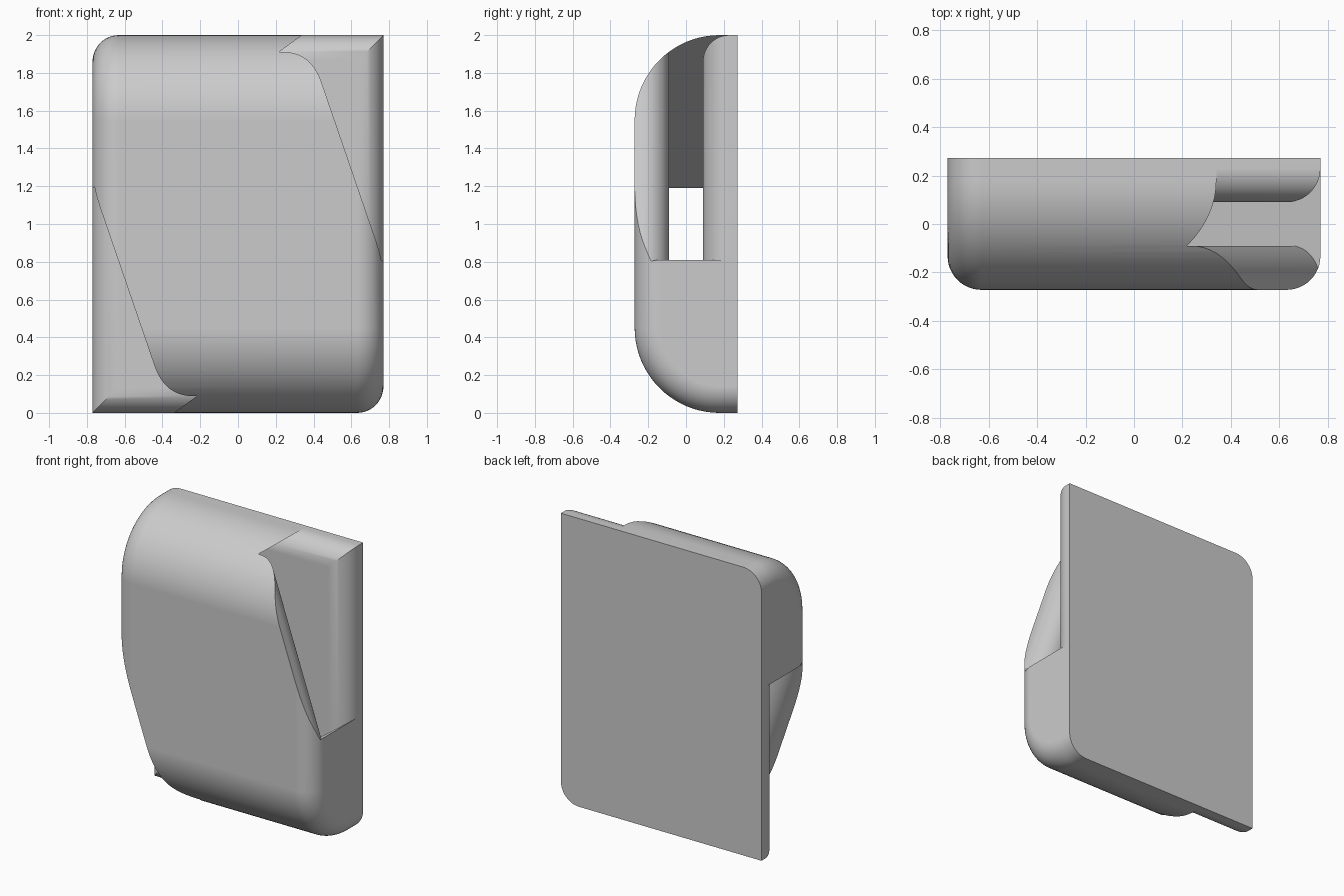
import bpy, bmesh, math
from mathutils import Matrix

if "Cube" in bpy.data.objects:
    bpy.data.objects.remove(bpy.data.objects["Cube"], do_unlink=True)

HALF_W, BACK, GAP = 0.77, 0.272, 0.09   # half width, back plane, half slot depth
FILLET, DOME = 0.14, 0.45               # edge rounding, top and bottom rounding
STEPS = 12

grey = bpy.data.materials.new("grey")
grey.use_nodes = True
grey.diffuse_color = (0.6, 0.6, 0.6, 1)
grey.node_tree.nodes["Principled BSDF"].inputs["Base Color"].default_value = (0.6, 0.6, 0.6, 1)


def quarter(n=STEPS):
    return [math.pi / 2 * i / n for i in range(n + 1)]


def loft(name, rings, matrix=None):
    """Closed solid through rings that have equal point counts."""
    bm = bmesh.new()
    loops = [[bm.verts.new(p) for p in ring] for ring in rings]
    for a, b in zip(loops, loops[1:]):
        for i in range(len(a)):
            j = (i + 1) % len(a)
            bm.faces.new((a[i], a[j], b[j], b[i]))
    bm.faces.new(loops[0])
    bm.faces.new(loops[-1])
    if matrix:
        bm.transform(matrix)
    bmesh.ops.recalc_face_normals(bm, faces=bm.faces)
    mesh = bpy.data.meshes.new(name)
    bm.to_mesh(mesh)
    bm.free()
    mesh.materials.append(grey)
    obj = bpy.data.objects.new(name, mesh)
    bpy.context.collection.objects.link(obj)
    return obj


def diagonal_bar(name, profile, angle):
    """Long bar through the model's centre, tilted about the y axis."""
    rings = [[(x, y, z) for x, y in profile] for z in (-3, 3)]
    return loft(name, rings, Matrix.Translation((0, 0, 1)) @ Matrix.Rotation(angle, 4, 'Y'))


def boolean(target, tool, operation):
    mod = target.modifiers.new(operation, 'BOOLEAN')
    mod.object, mod.operation, mod.solver = tool, operation, 'EXACT'
    bpy.context.view_layer.objects.active = target
    bpy.ops.object.modifier_apply(modifier=mod.name)
    bpy.data.objects.remove(tool, do_unlink=True)


def rectangle(half, depth):
    return [(-half, -depth), (half, -depth), (half, depth), (-half, depth)]


# Housing: rounded side profile, with filleted left and right ends
def side_profile(x, inset):
    r = DOME - inset
    cy = DOME - BACK
    lower = [(cy - r * math.sin(t), DOME - r * math.cos(t)) for t in quarter(20)]
    arc = [(BACK, inset)] + lower
    return [(x, y, z) for y, z in arc + [(y, 2 - z) for y, z in reversed(arc)]]


right_end = [(HALF_W - FILLET * (1 - math.sin(t)), FILLET * (1 - math.cos(t))) for t in quarter()]
ends = [(-x, i) for x, i in reversed(right_end)] + right_end
housing = loft("housing", [side_profile(x, i) for x, i in ends])

# Front cover shape: a steep strip whose inner edges flare open
STRIP = 0.662
flare = [(STRIP - FILLET * (1 - math.cos(t)), -GAP - FILLET * (1 - math.sin(t))) for t in quarter()]
strip_half = [(STRIP, -1)] + flare
strip = diagonal_bar("cover_strip", strip_half + [(-x, y) for x, y in reversed(strip_half)], -0.331)

# Diagonal passage, open at the front except under the cover
SLOT, SLOT_ANGLE = 0.607, 0.940
passage = diagonal_bar("passage", rectangle(SLOT, 2), SLOT_ANGLE)
boolean(passage, strip, 'DIFFERENCE')
boolean(housing, passage, 'DIFFERENCE')


# Back plate: square corners and filleted front edges, kept within the passage
def plate_ring(y, inset):
    w = HALF_W - inset
    return [(-w, y, inset), (w, y, inset), (w, y, 2 - inset), (-w, y, 2 - inset)]


plate_rings = [plate_ring(BACK, 0)] + [
    plate_ring(GAP + FILLET * (1 - math.sin(t)), FILLET * (1 - math.cos(t))) for t in quarter()]
plate = loft("back_plate", plate_rings)
boolean(plate, diagonal_bar("plate_band", rectangle(SLOT + 0.03, 2), SLOT_ANGLE), 'INTERSECT')
boolean(housing, plate, 'UNION')

# Smooth shading with crisp edges
for o in bpy.context.selected_objects:
    o.select_set(False)
housing.select_set(True)
bpy.context.view_layer.objects.active = housing
bpy.ops.object.shade_smooth_by_angle(angle=math.radians(30))
weighted = housing.modifiers.new("weighted_normals", 'WEIGHTED_NORMAL')
weighted.keep_sharp = True
